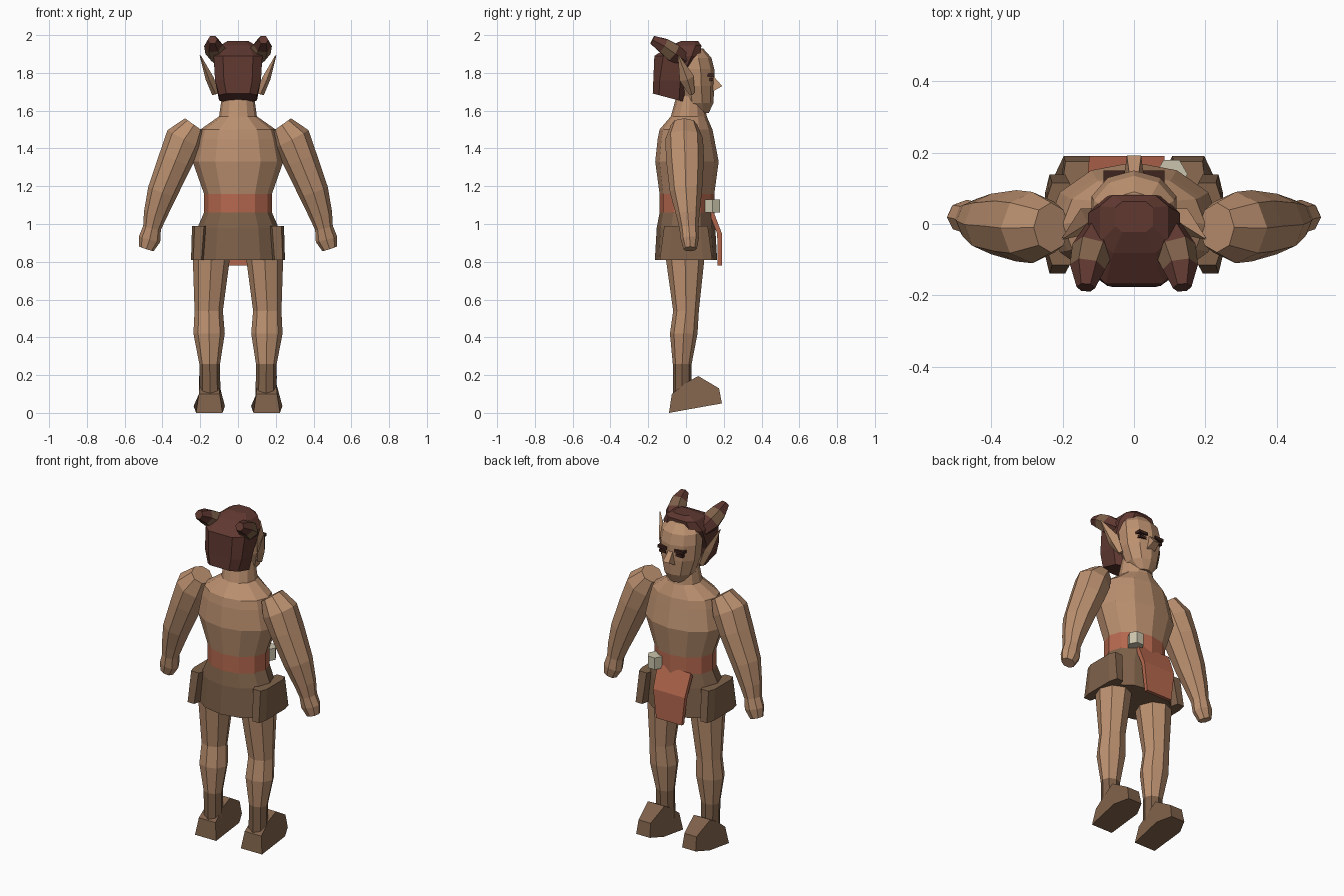
import bpy, bmesh
from math import cos, sin, pi, copysign
from mathutils import Vector

cube = bpy.data.objects.get("Cube")
if cube:
    bpy.data.objects.remove(cube)


def material(name, r, g, b):
    m = bpy.data.materials.new(name)
    m.use_nodes = True
    m.diffuse_color = (r, g, b, 1)
    m.node_tree.nodes["Principled BSDF"].inputs["Base Color"].default_value = (r, g, b, 1)
    return m


SKIN = material("skin", .5, .28, .16)
LEATHER = material("brown leather", .21, .12, .068)
CLOTH = material("red cloth", .47, .14, .077)
HAIR = material("dark hair", .115, .04, .03)
METAL = material("pale metal", .6, .56, .42)
DARK = material("dark features", .05, .018, .013)


def finish(name, bm, mats, rule=None, mirror=False):
    bmesh.ops.recalc_face_normals(bm, faces=bm.faces)
    if rule:
        for f in bm.faces:
            f.material_index = rule(f.calc_center_median())
    mesh = bpy.data.meshes.new(name)
    bm.to_mesh(mesh)
    bm.free()
    for m in mats:
        mesh.materials.append(m)
    ob = bpy.data.objects.new(name, mesh)
    bpy.context.collection.objects.link(ob)
    if mirror:
        ob.modifiers.new("both sides", 'MIRROR')
    return ob


def skin_rings(bm, rings):
    n = len(rings[0])
    for a, b in zip(rings, rings[1:]):
        for i in range(n):
            j = (i + 1) % n
            bm.faces.new((a[i], a[j], b[j], b[i]))
    bm.faces.new(rings[0])
    bm.faces.new(rings[-1])


def loft(name, mats, rows, n=8, flat=True, power=1, turn=0, slope=0, **kw):
    """Rows are x, y, z, width radius, depth radius; level or following the path."""
    bm = bmesh.new()
    pts = [Vector(r[:3]) for r in rows]
    rings = []
    for k, row in enumerate(rows):
        u, v = Vector((1, 0, 0)), Vector((0, 1, 0))
        if not flat:
            t = (pts[min(k + 1, len(pts) - 1)] - pts[max(k - 1, 0)]).normalized()
            u = (u - t * u.dot(t)).normalized()
            v = t.cross(u)
        ring = []
        for i in range(n):
            a = 2 * pi * i / n + turn
            c, s = (copysign(abs(w) ** power, w) for w in (cos(a), sin(a)))
            p = pts[k] + u * c * row[3] + v * s * row[4]
            if k == 0:
                p.z += slope * s
            ring.append(bm.verts.new(p))
        rings.append(ring)
    skin_rings(bm, rings)
    return finish(name, bm, mats, **kw)


def slab(name, mats, profile, x=0, **kw):
    """Side profile of y, z, half width, spread to both sides of x."""
    bm = bmesh.new()
    skin_rings(bm, [[bm.verts.new((x + s * w, y, z)) for y, z, w in profile] for s in (-1, 1)])
    return finish(name, bm, mats, **kw)


# Torso with belt and kilt coloured by height
def torso_colour(c):
    return 0 if c.z > 1.16 else 1 if c.z > 1.06 else 2


loft("torso", [SKIN, CLOTH, LEATHER], [
    (0, .02, 1.68, .085, .07), (0, .015, 1.57, .1, .095),
    (0, 0, 1.5, .2, .14), (0, 0, 1.45, .215, .15),
    (0, .005, 1.33, .24, .168), (0, .005, 1.16, .18, .145),
    (0, .005, 1.06, .18, .145), (0, 0, .98, .215, .155),
    (0, 0, .81, .235, .165)], n=12, rule=torso_colour)

# Kilt side flaps
loft("side_flap", [LEATHER], [(.205, 0, .99, .04, .12), (.215, 0, .81, .035, .145)],
     n=8, power=.5, turn=pi / 8, mirror=True)

# Hanging cloth and buckle
slab("hanging_cloth", [CLOTH], [
    (.14, 1.08, .11), (.19, .95, .105), (.19, .78, .085),
    (.168, .78, .085), (.165, .95, .105), (.12, 1.06, .11)], x=-.02)
loft("buckle", [METAL], [(.105, .14, 1.06, .045, .045), (.105, .14, 1.13, .045, .045)], n=6)

# Arms and hands
loft("arm", [SKIN], [
    (.232, -.01, 1.525, .06, .07), (.285, -.01, 1.45, .1, .1),
    (.33, -.005, 1.34, .092, .1), (.4, 0, 1.17, .08, .085),
    (.438, .01, 1.05, .062, .062), (.455, .015, .98, .048, .05),
    (.468, .02, .92, .058, .048), (.485, .022, .868, .04, .035)],
    flat=False, mirror=True)

# Legs with boot shafts
loft("leg", [SKIN, LEATHER], [
    (.14, -.005, .84, .1, .105), (.155, 0, .54, .075, .068),
    (.153, -.012, .42, .083, .073), (.15, -.02, .26, .055, .05),
    (.148, -.02, .08, .055, .05)],
    rule=lambda c: int(c.z < .26), mirror=True)
slab("boot", [LEATHER], [
    (-.09, 0, .07), (.11, .036, .083), (.19, .05, .045), (.175, .13, .04),
    (.065, .195, .055), (0, .16, .05), (-.075, .1, .055)], x=.152, mirror=True)

# Head, nose and ears
loft("head", [SKIN], [
    (0, .08, 1.587, .045, .04), (0, .06, 1.64, .09, .085),
    (0, .05, 1.73, .118, .1), (0, .045, 1.82, .125, .105),
    (0, .035, 1.88, .118, .1), (0, .02, 1.93, .08, .07)], n=10, turn=pi / 10)
slab("nose", [SKIN], [(.13, 1.8, .012), (.192, 1.73, .02), (.13, 1.695, .028)])
loft("ear", [SKIN], [
    (.118, .03, 1.69, .02, .015), (.15, .005, 1.77, .022, .04),
    (.2, -.04, 1.892, .003, .004)], n=4, flat=False, mirror=True)

# Eyes and brows
for part, z, y, w in (("eye", 1.765, .133, .022), ("brow", 1.79, .138, .03)):
    slab(part, [DARK], [(y - .03, z - .008, w), (y + .012, z - .008, w),
                        (y + .012, z + .008, w), (y - .03, z + .008, w)], x=.055, mirror=True)

# Hair cap falling to the nape
loft("hair", [HAIR], [
    (0, -.09, 1.668, .105, .09), (0, -.085, 1.76, .127, .092),
    (0, -.045, 1.89, .135, .128), (0, 0, 1.945, .1, .085),
    (0, .02, 1.97, .055, .045)], power=.55, turn=pi / 8, slope=-.024)

# Horns with dark tips
loft("horn", [LEATHER, HAIR], [
    (.09, -.01, 1.87, .045, .04), (.115, -.07, 1.91, .06, .055),
    (.13, -.12, 1.945, .05, .045), (.135, -.178, 1.975, .026, .026)],
    n=6, flat=False, rule=lambda c: int(c.y < -.13 or c.y > -.05), mirror=True)
